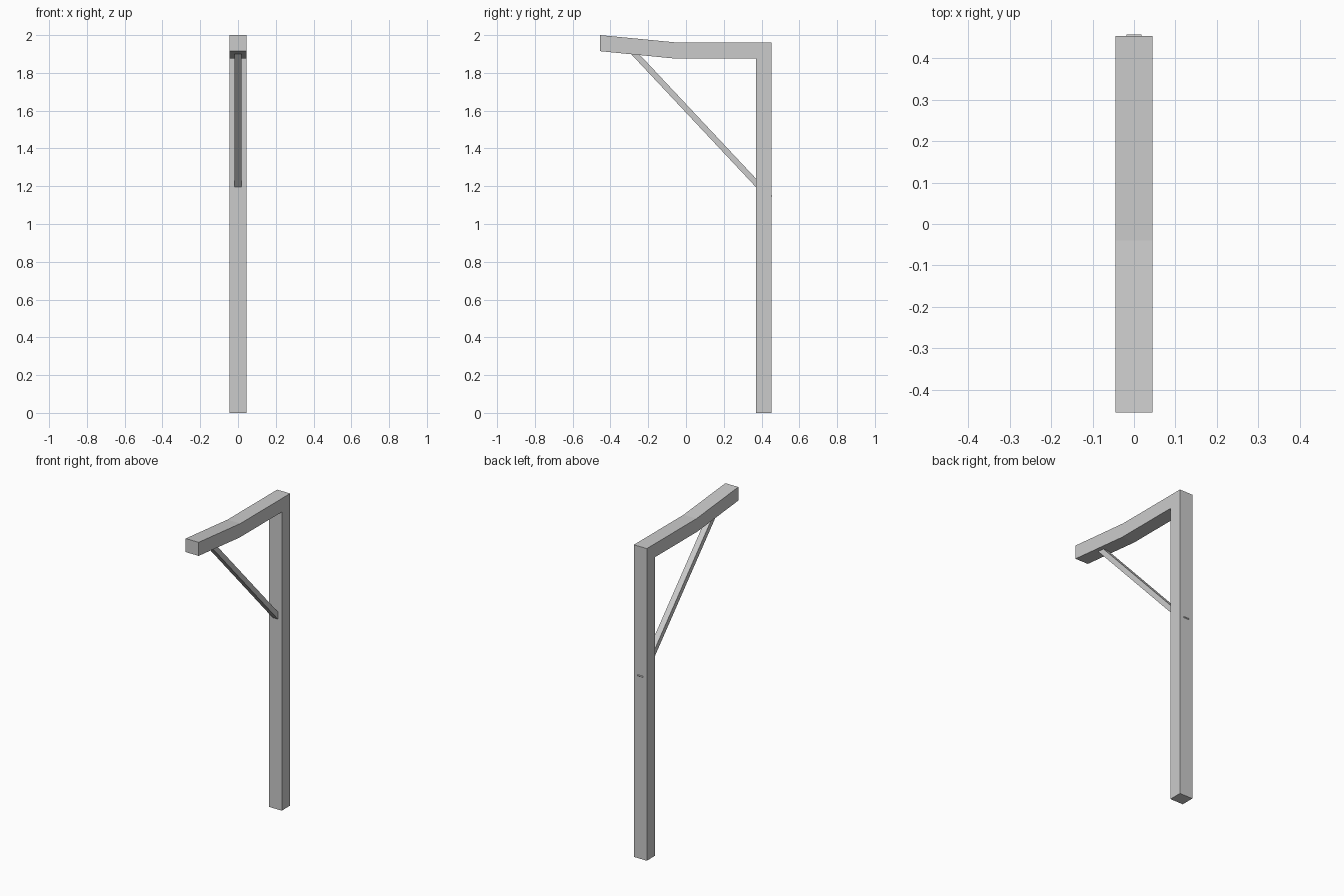
import bpy
import bmesh
from mathutils import Vector

cube = bpy.data.objects.get("Cube")
if cube:
    bpy.data.objects.remove(cube, do_unlink=True)

grey = bpy.data.materials.new("light_grey")
grey.use_nodes = True
colour = (0.6, 0.6, 0.6, 1)
grey.diffuse_color = colour
grey.node_tree.nodes["Principled BSDF"].inputs["Base Color"].default_value = colour


def extrude_profile(name, profile, width):
    """Extrude a side profile of (y, z) points across x, centred."""
    bm = bmesh.new()
    face = bm.faces.new([bm.verts.new((-width / 2, y, z)) for y, z in profile])
    result = bmesh.ops.extrude_face_region(bm, geom=[face])
    verts = [v for v in result["geom"] if isinstance(v, bmesh.types.BMVert)]
    bmesh.ops.translate(bm, verts=verts, vec=(width, 0, 0))
    bmesh.ops.recalc_face_normals(bm, faces=bm.faces)
    mesh = bpy.data.meshes.new(name)
    bm.to_mesh(mesh)
    bm.free()
    mesh.materials.append(grey)
    obj = bpy.data.objects.new(name, mesh)
    bpy.context.collection.objects.link(obj)
    return obj


# Post and bent arm in one piece
extrude_profile("post_and_arm", [
    (0.453, 0), (0.453, 1.96), (-0.04, 1.96), (-0.455, 2),
    (-0.455, 1.915), (-0.05, 1.875), (0.37, 1.875), (0.37, 0),
], 0.09)

# Diagonal brace, let into the arm and just through the back of the post
top, bottom = Vector((-0.272, 1.925)), Vector((0.457, 1.148))
along = (bottom - top).normalized()
across = Vector((along.y, -along.x)) * 0.031
extrude_profile("brace", [top, bottom, bottom + across, top + across], 0.037)
